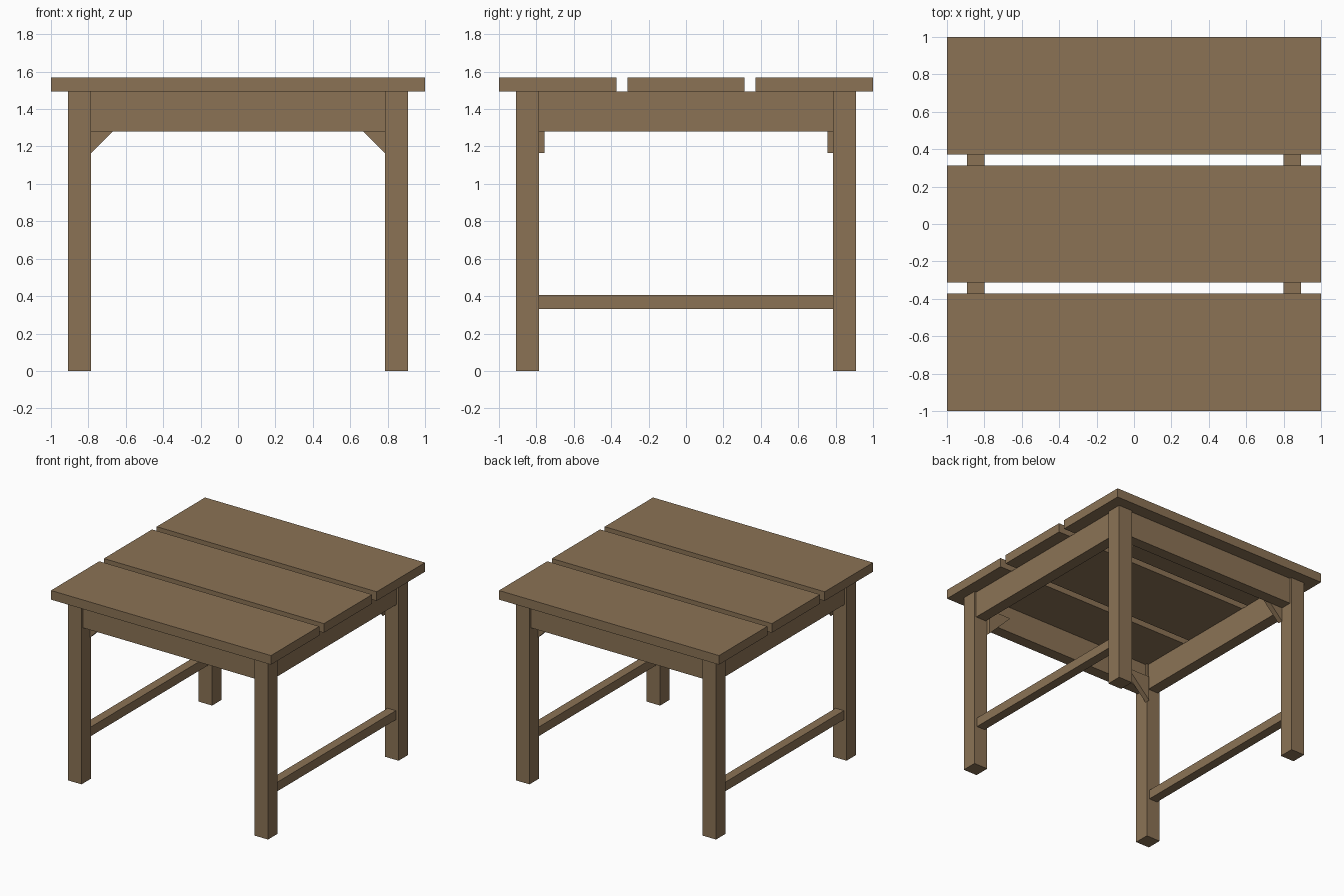
import bpy

if "Cube" in bpy.data.objects:
    bpy.data.objects.remove(bpy.data.objects["Cube"])

wood = bpy.data.materials.new("brown_wood")
wood.diffuse_color = (0.258, 0.171, 0.091, 1.0)
wood.use_nodes = True
wood.node_tree.nodes["Principled BSDF"].inputs["Base Color"].default_value = wood.diffuse_color


def mesh_object(name, verts, faces):
    mesh = bpy.data.meshes.new(name)
    mesh.from_pydata(verts, [], faces)
    mesh.materials.append(wood)
    obj = bpy.data.objects.new(name, mesh)
    bpy.context.collection.objects.link(obj)
    return obj


def box(name, x0, x1, y0, y1, z0, z1):
    x0, x1 = sorted((x0, x1))
    y0, y1 = sorted((y0, y1))
    verts = [(x, y, z) for z in (z0, z1) for x, y in ((x0, y0), (x1, y0), (x1, y1), (x0, y1))]
    faces = [(3, 2, 1, 0), (4, 5, 6, 7)]
    faces += [(i, (i + 1) % 4, (i + 1) % 4 + 4, i + 4) for i in range(4)]
    return mesh_object(name, verts, faces)


def gusset(name, sx, sy):
    # right triangle in the xz plane, against the leg and the inside of the apron
    profile = [(0.785, 1.165), (0.785, 1.37), (0.58, 1.37)]
    verts = [(sx * x, sy * y, z) for y in (0.80, 0.757) for x, z in profile]
    faces = [(0, 1, 2), (5, 4, 3), (0, 3, 4, 1), (1, 4, 5, 2), (2, 5, 3, 0)]
    if sx * sy > 0:
        faces = [f[::-1] for f in faces]
    return mesh_object(name, verts, faces)


OUT, IN = 0.91, 0.785          # leg faces
UNDER, TOP = 1.495, 1.57       # table top heights

# table top boards
for name, y0, y1 in (("front_board", -1, -0.372), ("middle_board", -0.313, 0.313), ("back_board", 0.372, 1)):
    box(name, -1, 1, y0, y1, UNDER, TOP)

# legs and corner braces
for sx, side in ((-1, "left"), (1, "right")):
    for sy, end in ((-1, "front"), (1, "back")):
        box(f"{end}_{side}_leg", sx * IN, sx * OUT, sy * IN, sy * OUT, 0, UNDER)
        gusset(f"{end}_{side}_brace", sx, sy)

# aprons under the top
for s, end, side in ((-1, "front", "left"), (1, "back", "right")):
    box(f"{end}_apron", -IN, IN, s * 0.80, s * 0.893, 1.28, UNDER)
    box(f"{side}_apron", s * 0.80, s * 0.893, -IN, IN, 1.28, UNDER)
    # low side stretcher
    box(f"{side}_stretcher", s * 0.81, s * 0.885, -IN, IN, 0.33, 0.405)
